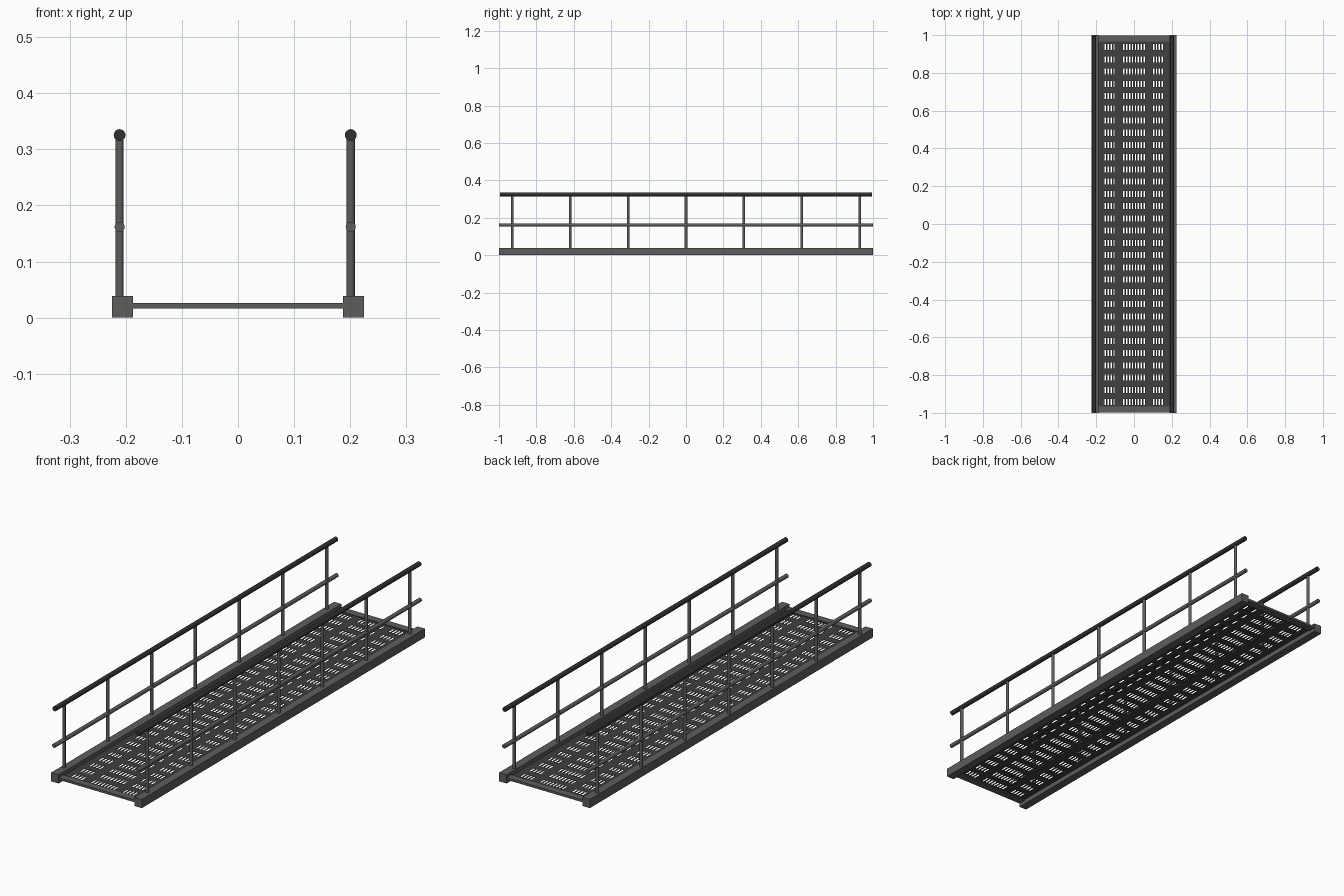
import bpy, bmesh, math

if "Cube" in bpy.data.objects:
    bpy.data.objects.remove(bpy.data.objects["Cube"])


def material(name, v):
    m = bpy.data.materials.new(name)
    m.diffuse_color = (v, v, v, 1)
    m.use_nodes = True
    m.node_tree.nodes["Principled BSDF"].inputs["Base Color"].default_value = m.diffuse_color
    return m


STEEL = material("steel", 0.11)
DARK = material("dark_steel", 0.05)
RAIL = material("rail_black", 0.03)


def box(name, lo, hi, mat):
    c = [(a + b) / 2 for a, b in zip(lo, hi)]
    bpy.ops.mesh.primitive_cube_add(size=1, location=c)
    ob = bpy.context.object
    ob.name = name
    ob.scale = [b - a for a, b in zip(lo, hi)]
    bpy.ops.object.transform_apply(location=False, rotation=False, scale=True)
    ob.data.materials.append(mat)


def tube(name, r, length, loc, mat, along_y=False, sides=16):
    rot = (math.pi / 2, 0, 0) if along_y else (0, 0, 0)
    bpy.ops.mesh.primitive_cylinder_add(vertices=sides, radius=r, depth=length,
                                        location=loc, rotation=rot)
    ob = bpy.context.object
    ob.name = name
    bpy.ops.object.shade_smooth_by_angle(angle=math.radians(40))
    ob.data.materials.append(mat)


# side beams, railing posts and rails
for side, s, x in (("left", -1, -0.211), ("right", 1, 0.201)):
    bx = s * 0.206
    box(side + "_beam", (bx - 0.0185, -1, 0), (bx + 0.0185, 1, 0.039), STEEL)
    for i in range(7):
        tube(f"{side}_post_{i + 1}", 0.0072, 0.29, (x, (i - 3) * 0.3095, 0.18), STEEL)
    tube(side + "_mid_rail", 0.009, 2.0, (x, 0, 0.162), STEEL, True)
    tube(side + "_hand_rail", 0.0105, 1.99, (x, 0, 0.3255), RAIL, True, 20)

# end cross bars
for name, s in (("front", -1), ("back", 1)):
    y0, y1 = sorted((s * 0.965, s * 0.999))
    box(name + "_cross_bar", (-0.2, y0, 0.016), (0.2, y1, 0.026), STEEL)

# deck sheet with rows of slots left open in a grid
pitch, w, rows, row_pitch, length = 0.0155, 0.0075, 30, 0.0648, 0.032
cols = [c + (i - (n - 1) / 2) * pitch
        for c, n in ((-0.129, 4), (0, 8), (0.127, 4)) for i in range(n)]
xs = [-0.2] + [c + d for c in cols for d in (-w / 2, w / 2)] + [0.2]
ys = [-0.97] + [(j - (rows - 1) / 2) * row_pitch - 0.003 + d
                for j in range(rows) for d in (-length / 2, length / 2)] + [0.97]
bm = bmesh.new()
grid = [[bm.verts.new((x, y, 0.0215)) for y in ys] for x in xs]
for i in range(len(xs) - 1):
    for j in range(len(ys) - 1):
        if not (i % 2 and j % 2):
            bm.faces.new((grid[i][j], grid[i + 1][j], grid[i + 1][j + 1], grid[i][j + 1]))
mesh = bpy.data.meshes.new("slotted_deck")
bm.to_mesh(mesh)
bm.free()
deck = bpy.data.objects.new("slotted_deck", mesh)
bpy.context.collection.objects.link(deck)
mesh.materials.append(DARK)
mod = deck.modifiers.new("thickness", 'SOLIDIFY')
mod.thickness = 0.001
mod.offset = 0
